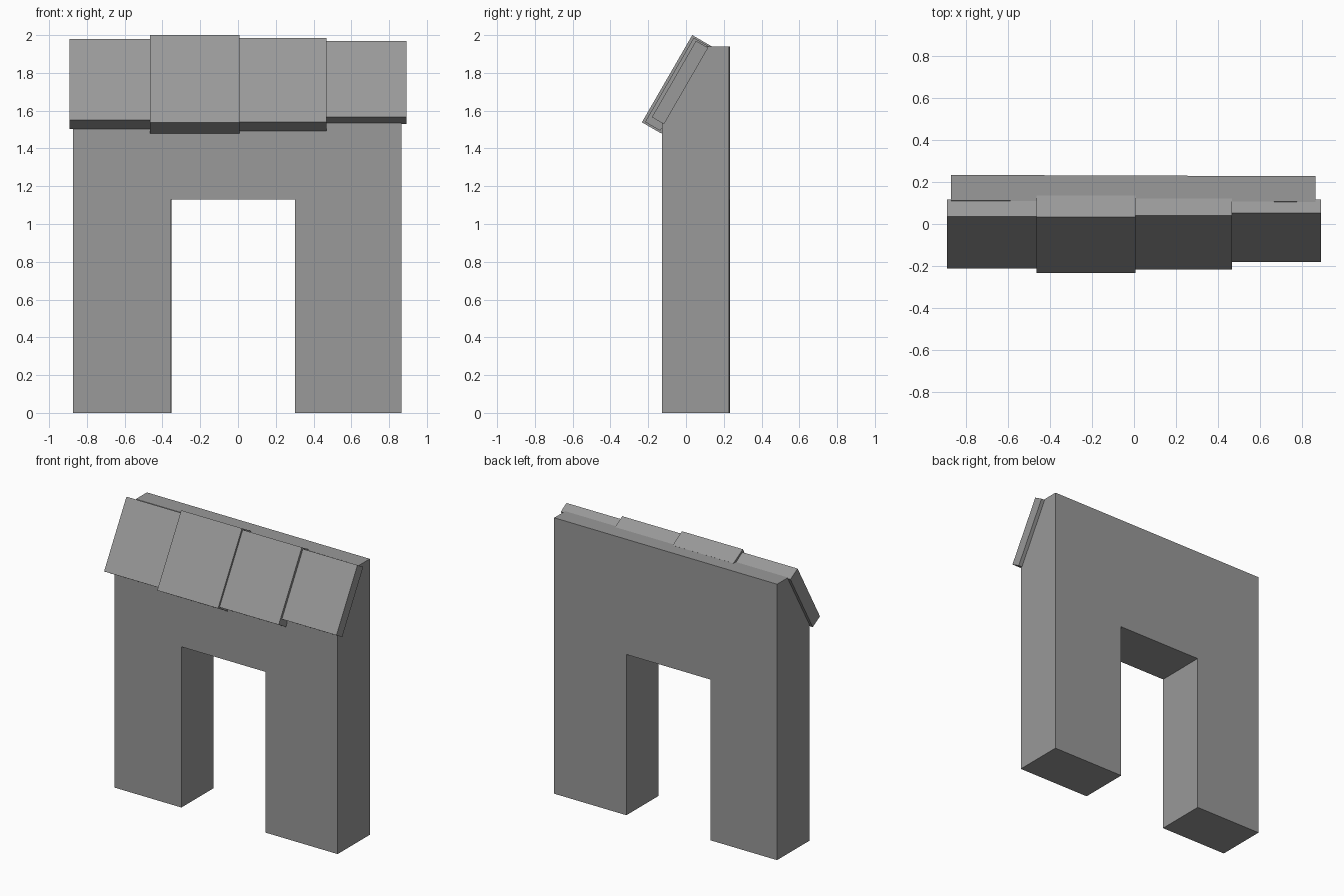
import bpy, bmesh, math
from mathutils import Vector

if "Cube" in bpy.data.objects:
    bpy.data.objects.remove(bpy.data.objects["Cube"])

SLOPE = math.radians(60)
OUT = Vector((0, -math.sin(SLOPE), math.cos(SLOPE)))  # outward normal of the sloped top

stone = bpy.data.materials.new("grey_stone")
stone.diffuse_color = (0.319, 0.319, 0.319, 1)
stone.use_nodes = True
stone.node_tree.nodes["Principled BSDF"].inputs["Base Color"].default_value = stone.diffuse_color


def prism(name, outline, offset):
    """Closed prism from a planar outline; returns the object."""
    bm = bmesh.new()
    face = bm.faces.new([bm.verts.new(p) for p in outline])
    ext = bmesh.ops.extrude_face_region(bm, geom=[face])
    bmesh.ops.translate(bm, vec=offset, verts=[v for v in ext["geom"] if isinstance(v, bmesh.types.BMVert)])
    bmesh.ops.recalc_face_normals(bm, faces=bm.faces)
    mesh = bpy.data.meshes.new(name)
    bm.to_mesh(mesh)
    bm.free()
    mesh.materials.append(stone)
    obj = bpy.data.objects.new(name, mesh)
    bpy.context.collection.objects.link(obj)
    return obj


# Wall with a doorway: front outline pushed back
front, back = -0.125, 0.231
outline = [(-0.873, 0), (-0.353, 0), (-0.353, 1.13), (0.302, 1.13),
           (0.302, 0), (0.865, 0), (0.865, 1.94), (-0.873, 1.94)]
wall = prism("wall", [(x, front, z) for x, z in outline], (0, back - front, 0))

# Chamfer the top front edge of the wall to carry the coping
bm = bmesh.new()
bm.from_mesh(wall.data)
cut = bmesh.ops.bisect_plane(bm, geom=bm.verts[:] + bm.edges[:] + bm.faces[:],
                             plane_co=(0, front, 1.535), plane_no=OUT, clear_outer=True)
rim = [e for e in cut["geom_cut"] if isinstance(e, bmesh.types.BMEdge)]
bmesh.ops.holes_fill(bm, edges=rim, sides=0)
bmesh.ops.recalc_face_normals(bm, faces=bm.faces)
bm.to_mesh(wall.data)
bm.free()
wall.rotation_euler.z = math.radians(-0.2)

# Sloped coping slabs: left x, right x, ridge y, ridge z, slope length, thickness
slabs = [(-0.893, -0.465, 0.036, 1.980, 0.497, 0.092),
         (-0.465, 0.008, 0.033, 2.000, 0.533, 0.119),
         (0.008, 0.468, 0.041, 1.986, 0.515, 0.093),
         (0.468, 0.892, 0.053, 1.970, 0.467, 0.074)]
down = Vector((0, -math.cos(SLOPE), -math.sin(SLOPE)))
for i, (x0, x1, y, z, length, thick) in enumerate(slabs, 1):
    a = Vector((x0, y, z))
    b = a + down * length
    prism(f"coping_slab_{i}", [a, b, b - OUT * thick, a - OUT * thick], (x1 - x0, 0, 0))
